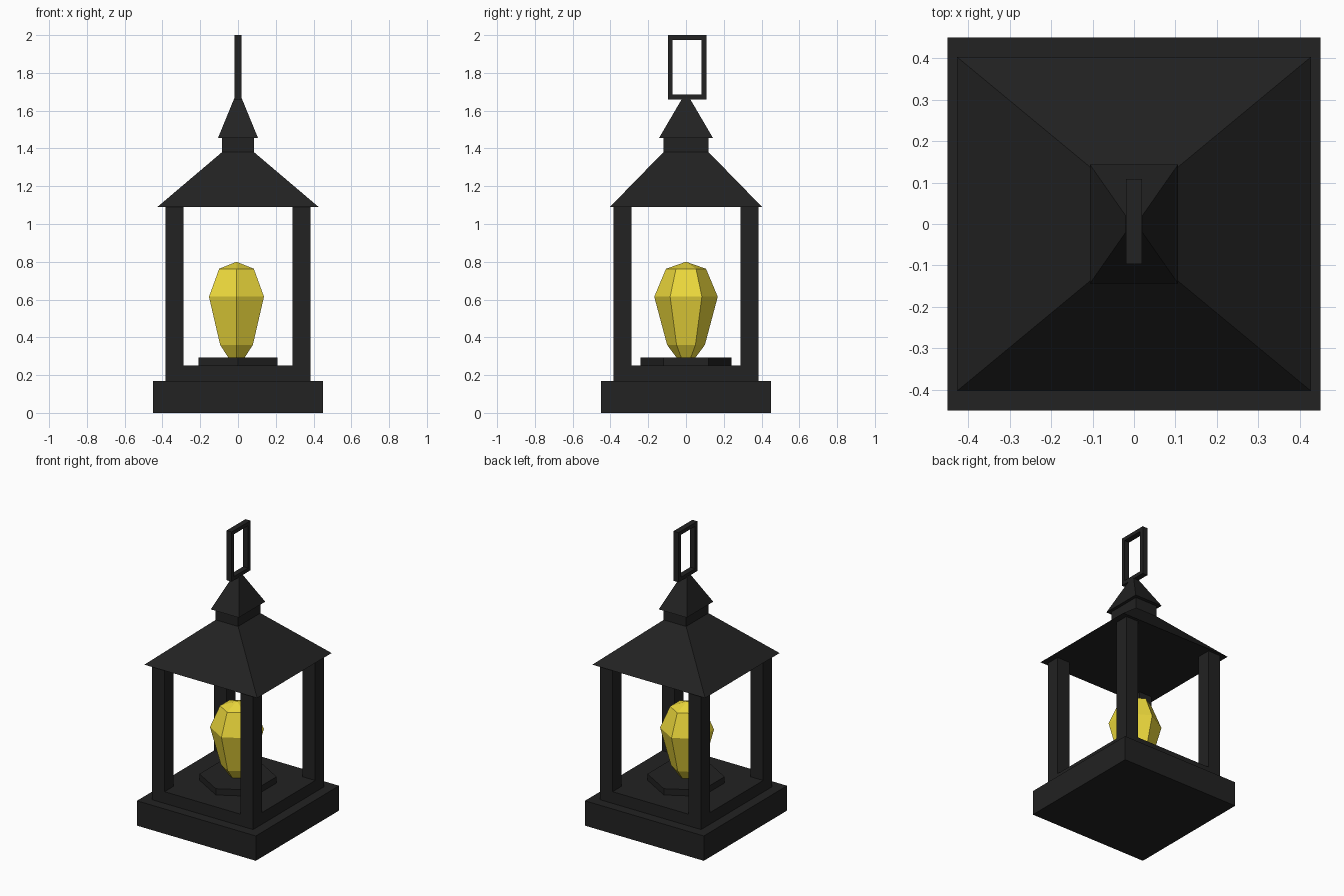
import bpy, bmesh, math

if "Cube" in bpy.data.objects:
    bpy.data.objects.remove(bpy.data.objects["Cube"])


def material(name, rgb):
    m = bpy.data.materials.new(name)
    m.diffuse_color = (*rgb, 1)
    m.use_nodes = True
    m.node_tree.nodes["Principled BSDF"].inputs["Base Color"].default_value = m.diffuse_color
    return m


iron = material("black_iron", (0.016, 0.016, 0.016))
glow = material("yellow_flame", (0.84, 0.69, 0.045))


def loft(name, rings, mat=iron, tip=None):
    """Join stacked rings of points with side faces; cap both ends."""
    bm = bmesh.new()
    loops = [[bm.verts.new(p) for p in r] for r in rings]
    n = len(loops[0])
    for a, b in zip(loops, loops[1:]):
        for i in range(n):
            j = (i + 1) % n
            bm.faces.new((a[i], a[j], b[j], b[i]))
    bm.faces.new(loops[0][::-1])
    if tip:
        t = bm.verts.new(tip)
        for i in range(n):
            bm.faces.new((loops[-1][i], loops[-1][(i + 1) % n], t))
    else:
        bm.faces.new(loops[-1])
    bmesh.ops.recalc_face_normals(bm, faces=bm.faces)
    me = bpy.data.meshes.new(name)
    bm.to_mesh(me)
    bm.free()
    me.materials.append(mat)
    ob = bpy.data.objects.new(name, me)
    bpy.context.collection.objects.link(ob)
    return ob


def rect(hx, hy, z, cx=0, cy=0):
    return [(cx + sx * hx, cy + sy * hy, z)
            for sx, sy in ((-1, -1), (1, -1), (1, 1), (-1, 1))]


def hexagon(r, z, cx=0):
    return [(cx + r * math.cos(math.radians(30 + 60 * i)),
             r * math.sin(math.radians(30 + 60 * i)), z) for i in range(6)]


def box(name, hx, hy, z0, z1, cx=0, cy=0):
    return loft(name, [rect(hx, hy, z0, cx, cy), rect(hx, hy, z1, cx, cy)])


# Stepped base
box("base", 0.45, 0.45, 0, 0.17)
box("base_step", 0.383, 0.383, 0.17, 0.25)

# Corner posts
for sx, side in ((-1, "left"), (1, "right")):
    for sy, end in ((-1, "front"), (1, "back")):
        box(f"{end}_{side}_post", 0.0475, 0.0475, 0.25, 1.09, sx * 0.3355, sy * 0.3355)

# Six-sided candle plate and flame
loft("candle_plate", [hexagon(0.24, 0.25), hexagon(0.24, 0.293)])
cx = -0.008
loft("flame", [hexagon(r, z, cx) for r, z in
               ((0.05, 0.293), (0.1, 0.36), (0.168, 0.615), (0.106, 0.763))],
     glow, (cx, 0, 0.8))

# Roof, neck and cap
loft("roof", [rect(0.427, 0.403, 1.09), rect(0.085, 0.12, 1.38)])
box("neck", 0.085, 0.12, 1.38, 1.455)
loft("roof_cap", [rect(0.106, 0.143, 1.455), rect(0.02, 0.02, 1.665)])

# Rectangular carrying handle
cy, hy, t = 0.006, 0.102, 0.025
box("handle_bottom", 0.019, hy, 1.66, 1.66 + t, 0, cy)
box("handle_top", 0.019, hy, 2 - t, 2, 0, cy)
for s, side in ((-1, "front"), (1, "back")):
    box(f"handle_{side}", 0.019, t / 2, 1.66 + t, 2 - t, 0, cy + s * (hy - t / 2))
